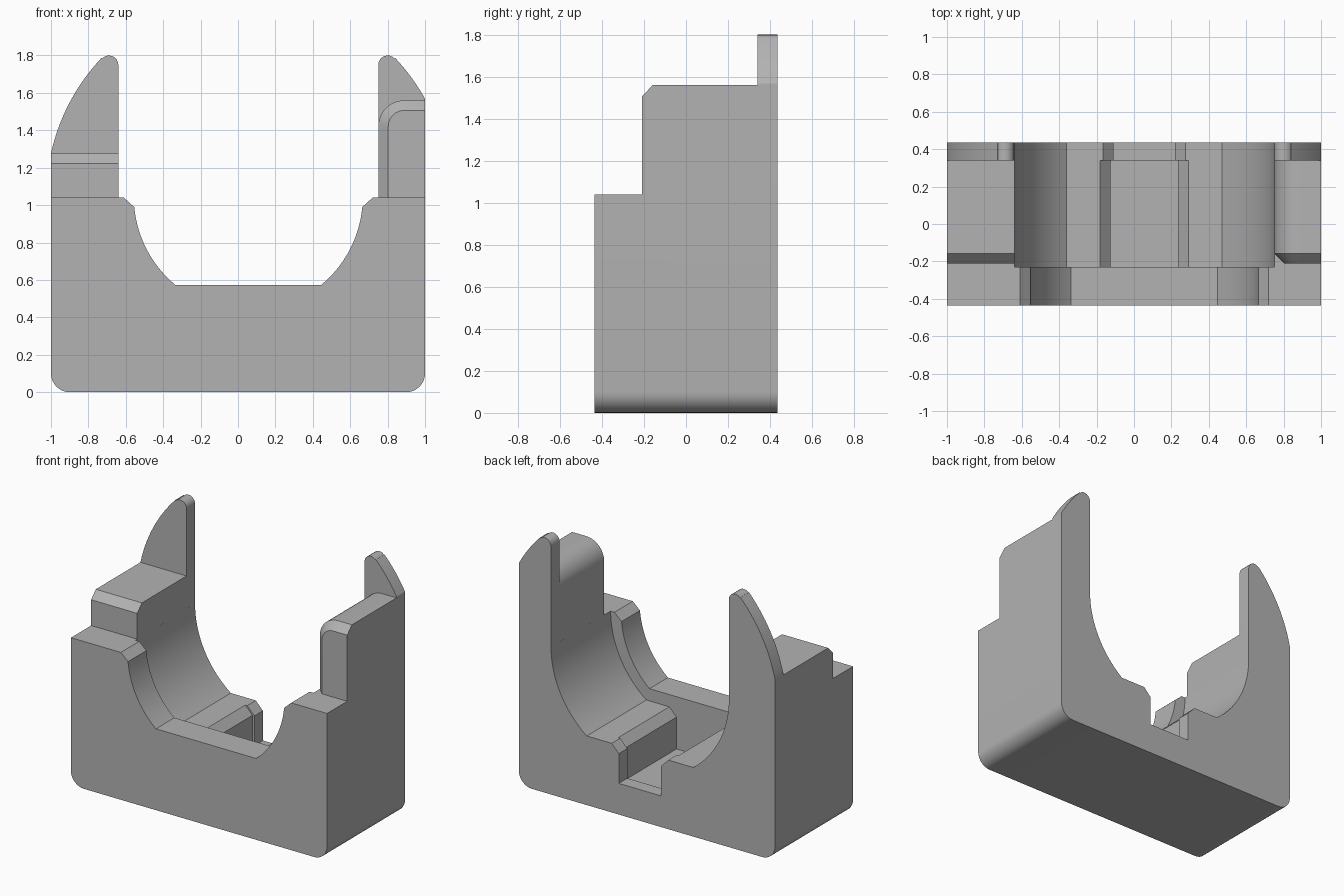
import bpy, bmesh
from math import cos, sin, radians

if "Cube" in bpy.data.objects:
    bpy.data.objects.remove(bpy.data.objects["Cube"], do_unlink=True)

grey = bpy.data.materials.new("plain grey")
grey.use_nodes = True
colour = (0.45, 0.45, 0.45, 1)
grey.diffuse_color = colour
grey.node_tree.nodes["Principled BSDF"].inputs["Base Color"].default_value = colour

CX, CZ = 0.055, 1.045      # axis of the cradle
SHELF = 1.04               # top of the front wall
FRONT, BACK = -0.435, 0.435
RECESS, LIP = -0.23, 0.34  # back of front wall, front of rear tabs


def arc(cx, cz, r, start, end, n=14):
    angles = [radians(start + (end - start) * i / n) for i in range(n + 1)]
    return [(cx + r * cos(a), cz + r * sin(a)) for a in angles]


def loft(name, rings, axis="y"):
    """Solid through matching outlines, each given as (position, points)."""
    bm = bmesh.new()
    loops = []
    for pos, pts in rings:
        loops.append([bm.verts.new((u, pos, v) if axis == "y" else (pos, u, v))
                      for u, v in pts])
    for a, b in zip(loops, loops[1:]):
        for i in range(len(a)):
            j = (i + 1) % len(a)
            bm.faces.new((a[i], a[j], b[j], b[i]))
    bm.faces.new(loops[0])
    bm.faces.new(loops[-1])
    bmesh.ops.recalc_face_normals(bm, faces=bm.faces)
    mesh = bpy.data.meshes.new(name)
    bm.to_mesh(mesh)
    bm.free()
    mesh.materials.append(grey)
    ob = bpy.data.objects.new(name, mesh)
    bpy.context.collection.objects.link(ob)
    return ob


def prism(name, pts, lo, hi, axis="y"):
    return loft(name, [(lo, pts), (hi, pts)], axis)


def combine(target, tool, operation):
    mod = target.modifiers.new("combine", "BOOLEAN")
    mod.operation = operation
    mod.solver = "EXACT"
    mod.object = tool
    bpy.context.view_layer.objects.active = target
    bpy.ops.object.modifier_apply(modifier=mod.name)
    bpy.data.objects.remove(tool, do_unlink=True)


# Full-depth silhouette: rounded base, curved tabs and the front cradle
outline = (
    arc(-0.9, 0.1, 0.1, 270, 180, 8)
    + arc(CX, CZ, 1.08, 167.64, 136.6)
    + arc(-0.69, 1.75, 0.05, 136, 0, 8)
    + [(-0.64, SHELF), (-0.61, SHELF)]
    + arc(CX, CZ, 0.612, 185.2, 230.3)
    + arc(CX, CZ, 0.612, 309.7, 354.8)
    + [(0.72, SHELF), (0.75, SHELF)]
    + arc(0.80, 1.75, 0.05, 180, 44, 8)
    + arc(CX, CZ, 1.08, 43.4, 28.96)
    + arc(0.9, 0.1, 0.1, 0, -90, 8)
)
body = prism("cradle_body", outline, FRONT, BACK)

# Wider cradle behind the front wall
cradle = (arc(CX, CZ, 0.695, 180, 233.3, 18) + arc(CX, CZ, 0.695, 306.7, 360, 18)
          + [(0.75, 2), (-0.64, 2)])
combine(body, prism("cradle_cutter", cradle, RECESS, 0.6), "DIFFERENCE")


# Chamfered slot in the floor, narrower and shallower at the rear lip
def slot(half, floor):
    top, mid = 0.488, 0.43
    right = [(half, floor), (half, mid), (half + 0.056, top), (half + 0.056, 0.53)]
    return [(CX + u, v) for u, v in right] + [(CX - u, v) for u, v in reversed(right)]


combine(body, prism("slot_cutter", slot(0.18, 0.205), RECESS, LIP), "DIFFERENCE")
combine(body, prism("lip_cutter", slot(0.165, 0.22), LIP - 0.01, 0.6), "DIFFERENCE")

# Step the left-hand post down to a low chamfered block
step = [(-0.6, SHELF), (-0.21, SHELF), (-0.21, 1.222), (-0.158, 1.276),
        (LIP, 1.276), (LIP, 2), (-0.6, 2)]
combine(body, prism("low_step_cutter", step, -1.2, -0.5, "x"), "DIFFERENCE")

# Clear the other post and add its rounded block with a chamfered front
clear = [(-0.6, SHELF), (LIP, SHELF), (LIP, 2), (-0.6, 2)]
combine(body, prism("high_step_cutter", clear, 0.6, 1.2, "x"), "DIFFERENCE")


def block(inset):
    return ([(1, 1.0), (1, 1.56 - inset)]
            + arc(0.89, 1.42, 0.14 - inset, 90, 180, 10)
            + [(0.75 + inset, 1.0)])


high_block = loft("high_block", [(-0.21, block(0.053)), (-0.158, block(0)),
                                 (0.38, block(0))])
combine(body, high_block, "UNION")

# Smooth the curves and keep the edges crisp
bpy.ops.object.select_all(action="DESELECT")
body.select_set(True)
bpy.context.view_layer.objects.active = body
bpy.ops.object.shade_smooth_by_angle(angle=radians(20))
